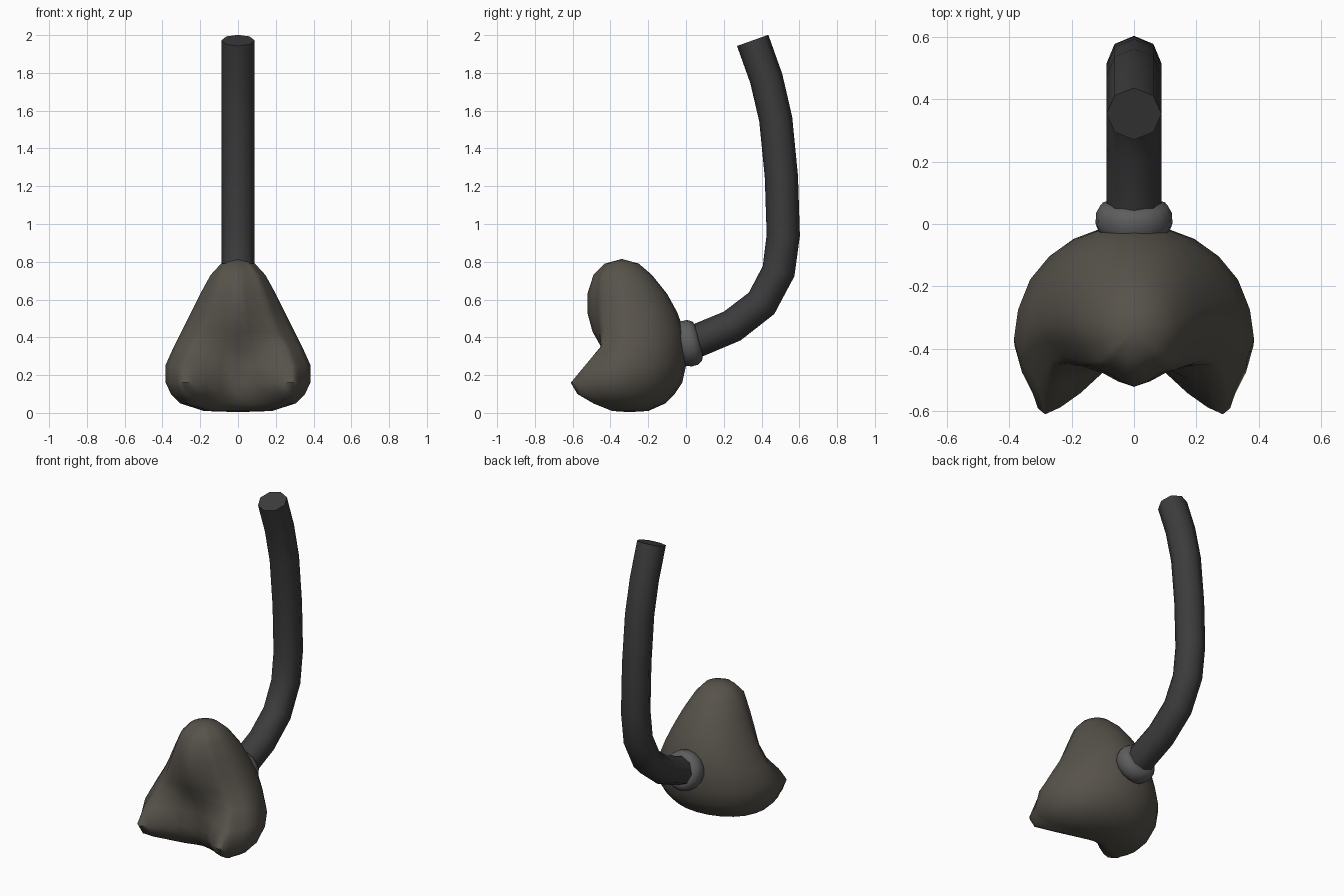
import bpy, bmesh, math
from mathutils import Vector

if "Cube" in bpy.data.objects:
    bpy.data.objects.remove(bpy.data.objects["Cube"])


def make(name, rings, color, caps=None):
    """Loft closed rings; caps are two pole points, or None for flat ends."""
    bm = bmesh.new()
    vr = [[bm.verts.new(p) for p in r] for r in rings]
    n = len(vr[0])
    for a, b in zip(vr, vr[1:]):
        for i in range(n):
            j = (i + 1) % n
            bm.faces.new((a[i], a[j], b[j], b[i]))
    for k, r in enumerate((vr[0], vr[-1])):
        if caps:
            pole = bm.verts.new(caps[k])
            for i in range(n):
                bm.faces.new((r[i], r[(i + 1) % n], pole))
        else:
            bm.faces.new(r)
    bmesh.ops.recalc_face_normals(bm, faces=bm.faces)
    me = bpy.data.meshes.new(name)
    bm.to_mesh(me)
    bm.free()
    ob = bpy.data.objects.new(name, me)
    bpy.context.collection.objects.link(ob)
    mat = bpy.data.materials.new(name + "_mat")
    mat.diffuse_color = (*color, 1)
    mat.use_nodes = True
    mat.node_tree.nodes["Principled BSDF"].inputs["Base Color"].default_value = mat.diffuse_color
    me.materials.append(mat)
    bpy.ops.object.select_all(action='DESELECT')
    ob.select_set(True)
    bpy.context.view_layer.objects.active = ob
    bpy.ops.object.shade_smooth_by_angle(angle=math.radians(60))
    return ob


def catmull(p0, p1, p2, p3, t):
    return 0.5 * (2 * p1 + (p2 - p0) * t + (2 * p0 - 5 * p1 + 4 * p2 - p3) * t * t
                  + (3 * p1 - p0 - 3 * p2 + p3) * t ** 3)


# Three-lobed head: z, back y, half width, y at widest, lobe x, lobe y, front centre y
levels = [
    (0.010, -0.20, 0.18, -0.30, 0.14, -0.39, -0.36),
    (0.05, -0.11, 0.305, -0.36, 0.26, -0.49, -0.40),
    (0.10, -0.06, 0.355, -0.38, 0.28, -0.575, -0.41),
    (0.16, -0.02, 0.383, -0.39, 0.285, -0.61, -0.415),
    (0.25, 0.00, 0.385, -0.37, 0.285, -0.535, -0.42),
    (0.35, 0.00, 0.34, -0.34, 0.25, -0.45, -0.45),
    (0.43, -0.01, 0.30, -0.32, 0.20, -0.445, -0.495),
    (0.53, -0.045, 0.25, -0.32, 0.165, -0.455, -0.522),
    (0.63, -0.10, 0.20, -0.33, 0.135, -0.455, -0.522),
    (0.73, -0.18, 0.145, -0.35, 0.10, -0.45, -0.49),
    (0.79, -0.25, 0.09, -0.35, 0.06, -0.41, -0.43),
]


def head_ring(z, yb, w, yw, xl, yl, yf):
    half = [Vector((w * math.sin(a), yw + (yb - yw) * math.cos(a) ** 0.95, z))
            for a in (math.radians(30), math.radians(60))]
    half += [Vector((w, yw, z)), Vector((w * 0.4 + xl * 0.6, yw * 0.3 + yl * 0.7, z)),
             Vector((xl, yl, z)), Vector((xl * 0.6, yl * 0.65 + yf * 0.35, z))]
    mirror = [Vector((-p.x, p.y, p.z)) for p in reversed(half)]
    pts = [Vector((0, yb, z))] + half + [Vector((0, yf, z))] + mirror
    n = len(pts)
    return [catmull(pts[i - 1], pts[i], pts[(i + 1) % n], pts[(i + 2) % n], t)
            for i in range(n) for t in (0, 0.5)]


make("head", [head_ring(*l) for l in levels], (0.095, 0.085, 0.07),
     ((0, -0.30, 0.004), (0, -0.34, 0.815)))


def circle(y, z, axis, radius, n):
    """Ring of n points around an axis lying in the yz plane."""
    side = Vector((0, -axis.z, axis.y))
    return [Vector((0, y, z)) + radius * (math.cos(a) * Vector((1, 0, 0)) + math.sin(a) * side)
            for a in (2 * math.pi * i / n for i in range(n))]


# Rounded collar where the tube meets the head
axis = Vector((0, 0.97, 0.24)).normalized()
profile = [(-0.06, 0.09), (-0.05, 0.112), (-0.02, 0.123), (0.015, 0.122), (0.04, 0.108), (0.05, 0.085)]
make("collar", [circle(0.02 + axis.y * d, 0.37 + axis.z * d, axis, r, 16) for d, r in profile],
     (0.11, 0.11, 0.11))

# Eight-sided curved tube
path = [(0.0, 0.36), (0.07, 0.387), (0.245, 0.46), (0.40, 0.58), (0.49, 0.75), (0.515, 0.94),
        (0.505, 1.25), (0.475, 1.555), (0.425, 1.77), (0.353, 1.972)]
rings = []
for i, (y, z) in enumerate(path):
    a, b = path[max(i - 1, 0)], path[min(i + 1, len(path) - 1)]
    tangent = Vector((0, b[0] - a[0], b[1] - a[1])).normalized()
    rings.append(circle(y, z, tangent, 0.088, 8))
make("tube", rings, (0.045, 0.045, 0.045))
